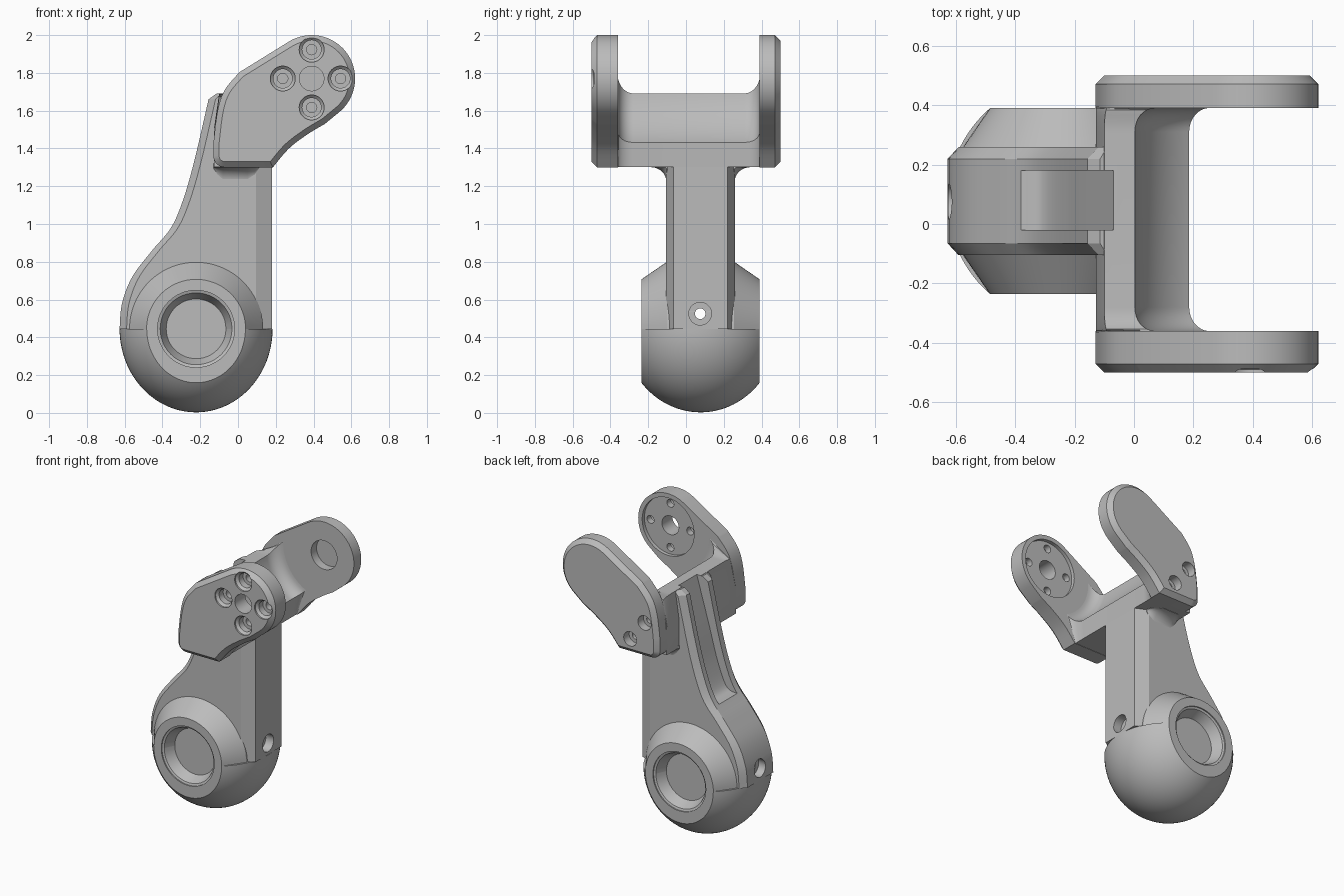
import bpy, bmesh
from math import sin, cos, radians, pi
from mathutils import Vector

cube = bpy.data.objects.get("Cube")
if cube:
    bpy.data.objects.remove(cube)

grey = bpy.data.materials.new("plain_grey")
grey.use_nodes = True
grey.diffuse_color = (0.5, 0.5, 0.5, 1)
grey.node_tree.nodes["Principled BSDF"].inputs["Base Color"].default_value = (0.5, 0.5, 0.5, 1)

MID = 0.077                 # middle of the leg in y
FOOT = (-0.222, 0.445)      # foot centre in x, z
JOINT = (0.39, 1.77)        # joint axis in x, z


def add(name, bm):
    bmesh.ops.recalc_face_normals(bm, faces=bm.faces)
    mesh = bpy.data.meshes.new(name)
    bm.to_mesh(mesh)
    bm.free()
    mesh.materials.append(grey)
    obj = bpy.data.objects.new(name, mesh)
    bpy.context.collection.objects.link(obj)
    return obj


def loft(name, rows, axis="y"):
    """Skin matching outlines placed at steps along an axis and cap the ends."""
    bm = bmesh.new()
    rings = []
    for t, pts in rows:
        rings.append([bm.verts.new((a, t, b) if axis == "y" else (t, a, b)) for a, b in pts])
    n = len(rings[0])
    for r0, r1 in zip(rings, rings[1:]):
        for i in range(n):
            j = (i + 1) % n
            bm.faces.new((r0[i], r0[j], r1[j], r1[i]))
    bm.faces.new(rings[0])
    bm.faces.new(rings[-1])
    return add(name, bm)


def arc(centre, r, start, end, n=24):
    return [(centre[0] + r * cos(radians(start + (end - start) * i / n)),
             centre[1] + r * sin(radians(start + (end - start) * i / n))) for i in range(n + 1)]


def curve(pts, steps=6):
    """Smooth path through points."""
    p = [Vector(q) for q in [pts[0]] + pts + [pts[-1]]]
    out = []
    for a, b, c, d in zip(p, p[1:], p[2:], p[3:]):
        for k in range(steps):
            t = k / steps
            out.append(tuple(0.5 * (2 * b + (c - a) * t + (2 * a - 5 * b + 4 * c - d) * t * t
                                    + (3 * b - a - 3 * c + d) * t ** 3)))
    return out + [pts[-1]]


def inset(pts, d):
    """Move a clockwise outline inward."""
    out = []
    for i, q in enumerate(pts):
        q = Vector(q)
        e0 = (q - Vector(pts[i - 1])).normalized()
        e1 = (Vector(pts[(i + 1) % len(pts)]) - q).normalized()
        n0, n1 = Vector((e0.y, -e0.x)), Vector((e1.y, -e1.x))
        out.append(tuple(q + (n0 + n1) * d / max(1 + n0.dot(n1), 0.5)))
    return out


def drill(centre, steps, axis="y"):
    """Round cutter given as (position, radius) steps."""
    return loft("cutter", [(t, arc(centre, r, 0, 352.5, 47)) for t, r in steps], axis)


def cut(obj, cutters):
    bpy.context.view_layer.objects.active = obj
    for c in cutters:
        mod = obj.modifiers.new("cut", "BOOLEAN")
        mod.operation = "DIFFERENCE"
        mod.solver = "EXACT"
        mod.object = c
        bpy.ops.object.modifier_apply(modifier=mod.name)


# Rounded lower half of the foot
bm = bmesh.new()
bmesh.ops.create_uvsphere(bm, u_segments=96, v_segments=64, radius=1)
for v in bm.verts:
    v.co = (FOOT[0] + 0.405 * v.co.x, MID + 0.41 * v.co.y, FOOT[1] + 0.442 * v.co.z)
for co, no in (((0, 0, FOOT[1]), (0, 0, 1)), ((0, MID + 0.313, 0), (0, 1, 0)),
               ((0, MID - 0.313, 0), (0, -1, 0))):
    res = bmesh.ops.bisect_plane(bm, geom=bm.verts[:] + bm.edges[:] + bm.faces[:],
                                 plane_co=co, plane_no=no, clear_outer=True)
    edges = [e for e in res["geom_cut"] if isinstance(e, bmesh.types.BMEdge)]
    bmesh.ops.holes_fill(bm, edges=edges)
foot = add("foot", bm)

# Tapered bosses on both sides above the foot
boss = loft("foot_boss", [(MID + y, arc(FOOT, r, 180, 0, 48))
                          for y, r in ((-0.313, 0.262), (-0.178, 0.355), (0.178, 0.355), (0.313, 0.262))])

# Leg with chamfered edges
back_edge = curve([(-0.627, 0.445), (-0.614, 0.58), (-0.56, 0.72), (-0.457, 0.857), (-0.355, 0.98),
                   (-0.29, 1.13), (-0.23, 1.34), (-0.156, 1.66)])
outer = back_edge + [(-0.114, 1.69), (-0.06, 1.68), (0.18, 1.35), (0.18, FOOT[1])]
inner = [(x + 0.037, z) for x, z in back_edge] + [(-0.09, 1.69), (-0.05, 1.68), (0.095, 1.35), (0.095, FOOT[1])]
leg = loft("leg", [(MID - 0.182, inner), (MID - 0.142, outer), (MID + 0.142, outer), (MID + 0.182, inner)])


# Flare where the leg meets the crossbar
def flare(r):
    side = [(0.18 + r * (1 - cos(a * pi / 16)), 1.3 - r + r * sin(a * pi / 16)) for a in range(9)]
    side.append((side[-1][0], 1.32))
    return [(MID + y, z) for y, z in side] + [(MID - y, z) for y, z in reversed(side)]


loft("leg_flare", [(x, flare(r)) for x, r in
                   ((-0.13, 0.01), (-0.11, 0.05), (-0.08, 0.08), (0.05, 0.08), (0.09, 0.05), (0.11, 0.01))], "x")


# Crossbar hollowed around the joint axis, with fillets into the plates
def bar(f):
    hollow = arc(JOINT, 0.395 - 0.08 * f, 191.5 - 13 * f, 238.8 + 5 * f, 20)
    return [(-0.128, 1.302), (-0.128, 1.5), (-0.1 + 0.01 * f, 1.69 - 0.03 * f)] + hollow + [(0.18, 1.302)]


rows = []
for k in range(9):
    a = k * pi / 16
    rows.append((0.08 * (1 - cos(a)), bar(1 - sin(a))))
crossbar = loft("crossbar", [(-0.365, bar(1))] + [(-0.36 + y, p) for y, p in rows]
                + [(0.39 - y, p) for y, p in reversed(rows)] + [(0.395, bar(1))])

# Side plates, chamfered on their outer faces
outline = (arc((-0.07, 1.36), 0.06, 270, 180, 8)
           + curve([(-0.13, 1.43), (-0.108, 1.6), (-0.07, 1.71), (0.008, 1.804)])
           + arc(JOINT, 0.23, 120, -50, 40)
           + curve([(0.46, 1.53), (0.37, 1.476), (0.27, 1.4), (0.185, 1.3)]))
small = inset(outline, 0.03)
front_plate = loft("front_plate", [(-0.5, small), (-0.47, outline), (-0.36, outline)])
back_plate = loft("back_plate", [(0.39, outline), (0.47, outline), (0.5, small)])

# Foot pockets and the pin hole through the ankle
pockets = [drill(FOOT, [(MID + s * 0.35, 0.204), (MID + s * 0.305, 0.204), (MID + s * 0.3, 0.19),
                        (MID + s * 0.23, 0.158)]) for s in (-1, 1)]
pin = drill((MID - 0.002, 0.525), [(-0.8, 0.06), (-0.57, 0.06), (-0.57, 0.028), (0.12, 0.028),
                                   (0.12, 0.06), (0.4, 0.06)], "x")

# Slot along the back of the leg
slot_shape = curve([(-0.38, 0.945), (-0.3, 0.97), (-0.23, 1.13), (-0.165, 1.36), (-0.06, 1.72)]) + [
    (-0.4, 1.75), (-0.6, 1.1)]
slot = loft("cutter", [(-0.02, slot_shape), (0.18, slot_shape)])

# Joint holes in the plates
ring = [(JOINT[0] + 0.153 * cos(a * pi / 2), JOINT[1] + 0.153 * sin(a * pi / 2)) for a in range(4)]
screws = [drill(c, [(-0.55, 0.066), (-0.49, 0.066), (-0.475, 0.05), (-0.43, 0.05), (-0.43, 0.027),
                    (-0.3, 0.027)]) for c in ring]
axle = drill(JOINT, [(-0.6, 0.065), (-0.3, 0.065)])
horn_seat = drill(JOINT, [(-0.385, 0.2), (-0.3, 0.2)])
bearing_seat = drill(JOINT, [(0.3, 0.1), (0.45, 0.1)])
back_screws = [drill(c, [(0.38, 0.025), (0.44, 0.025), (0.44, 0.05), (0.55, 0.05)])
               for c in ((-0.03, 1.54), (0.08, 1.4))]

cut(foot, pockets)
cut(boss, pockets + [pin])
cut(leg, [slot, pin])
cut(crossbar, [slot])
cut(front_plate, [horn_seat, axle] + screws)
cut(back_plate, [bearing_seat] + back_screws)
for c in pockets + [pin, slot, axle, horn_seat, bearing_seat] + screws + back_screws:
    bpy.data.objects.remove(c)

# Smooth shading with crisp edges
for obj in bpy.context.collection.objects:
    if obj.type == "MESH" and obj.data.materials and obj.data.materials[0] == grey:
        bpy.ops.object.select_all(action="DESELECT")
        obj.select_set(True)
        bpy.context.view_layer.objects.active = obj
        bpy.ops.object.shade_smooth_by_angle(angle=radians(25))
